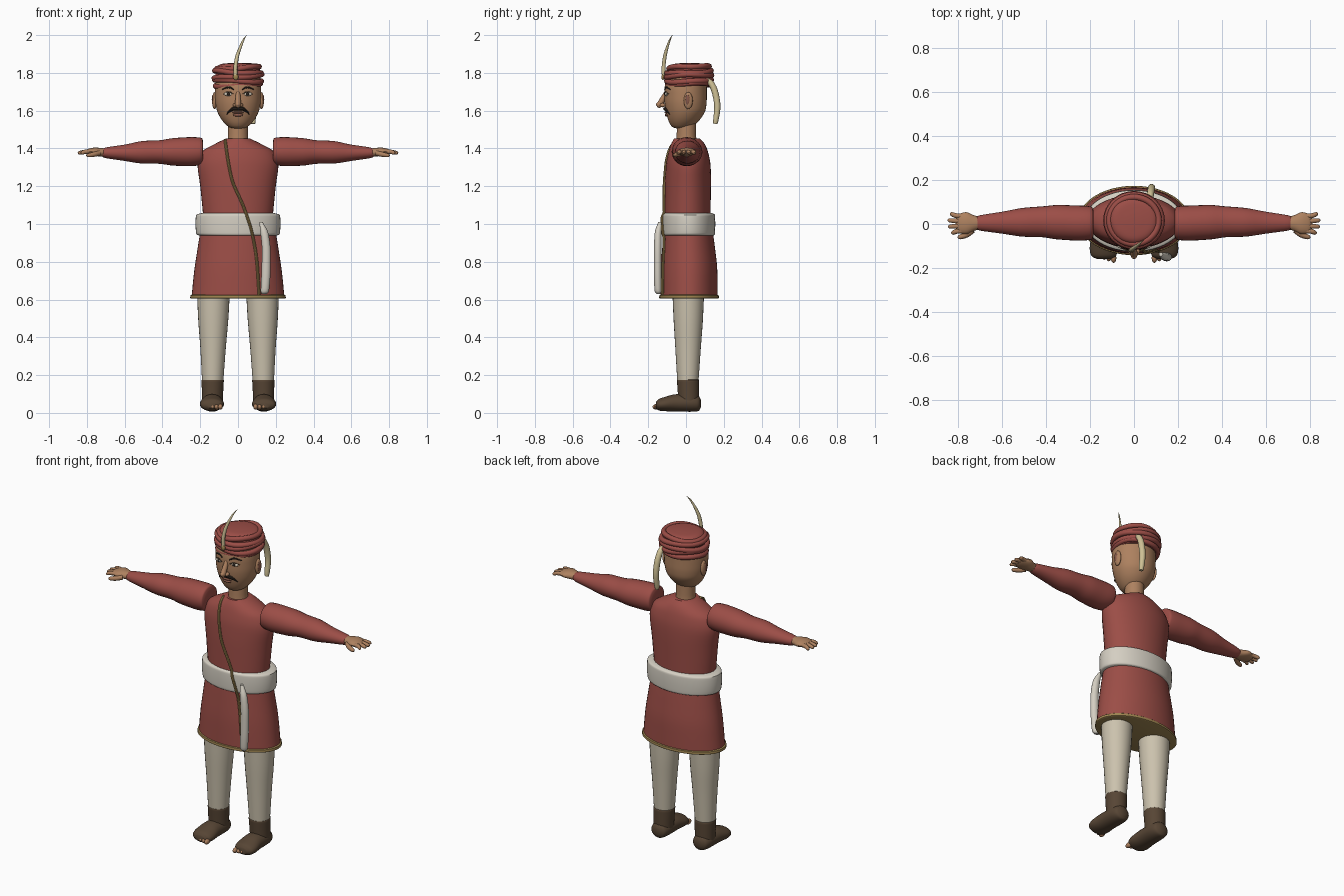
import bpy, bmesh
from math import sin, cos, pi, radians
from mathutils import Vector, Matrix
from mathutils.bvhtree import BVHTree

cube = bpy.data.objects.get("Cube")
if cube:
    bpy.data.objects.remove(cube, do_unlink=True)


def material(name, r, g, b):
    m = bpy.data.materials.new(name)
    m.use_nodes = True
    m.diffuse_color = (r, g, b, 1)
    m.node_tree.nodes["Principled BSDF"].inputs["Base Color"].default_value = (r, g, b, 1)
    return m


RED = material("red cloth", .33, .075, .062)
SKIN = material("brown skin", .42, .22, .115)
CREAM = material("cream trousers", .60, .54, .42)
WHITE = material("white sash", .66, .62, .54)
BROWN = material("dark brown leather", .095, .06, .035)
GOLD = material("dull gold", .34, .23, .08)
PLUME = material("pale yellow", .62, .53, .30)
HAIR = material("black hair", .025, .018, .014)
EYE = material("eye white", .70, .64, .52)
LIP = material("dark lip", .25, .10, .065)
parts, trees = [], {}


def finish(name, bm, mat, side=1):
    """Turn a bmesh into a named part; side -1 mirrors it across x."""
    if side < 0:
        bmesh.ops.scale(bm, vec=(-1, 1, 1), verts=bm.verts)
    bmesh.ops.recalc_face_normals(bm, faces=bm.faces)
    mesh = bpy.data.meshes.new(name)
    bm.to_mesh(mesh)
    trees[name] = BVHTree.FromBMesh(bm)
    bm.free()
    mesh.materials.append(mat)
    ob = bpy.data.objects.new(name, mesh)
    bpy.context.collection.objects.link(ob)
    parts.append(ob)
    return ob


def smooth_rows(rows, steps):
    """Monotone interpolation between rows of numbers."""
    cols = []
    for c in zip(*rows):
        d = [q - p for p, q in zip(c, c[1:])]
        m = [d[0]] + [2 * p * q / (p + q) if p * q > 0 else 0 for p, q in zip(d, d[1:])] + [d[-1]]
        out = []
        for i in range(len(d)):
            for k in range(steps):
                t = k / steps
                out.append(c[i] + d[i] * t * t * (3 - 2 * t)
                           + m[i] * t * (1 - t) ** 2 - m[i + 1] * t * t * (1 - t))
        cols.append(out + [c[-1]])
    return list(zip(*cols))


def skin_rings(name, rings, mat, side=1, closed=False):
    bm = bmesh.new()
    loops = [[bm.verts.new(p) for p in ring] for ring in rings]
    pairs = list(zip(loops, loops[1:])) + ([(loops[-1], loops[0])] if closed else [])
    n = len(loops[0])
    for a, b in pairs:
        for i in range(n):
            bm.faces.new((a[i], a[(i + 1) % n], b[(i + 1) % n], b[i]))
    if not closed:
        bm.faces.new(loops[0])
        bm.faces.new(loops[-1])
    return finish(name, bm, mat, side)


def loft(name, rows, mat, axis="z", side=1, n=40, steps=4):
    """Elliptical sections: (position on axis, centre a, centre b, radius a, radius b)."""
    order = {"z": lambda t, a, b: (a, b, t), "x": lambda t, a, b: (t, a, b),
             "y": lambda t, a, b: (a, t, b)}[axis]
    rings = [[order(t, ca + ra * cos(2 * pi * i / n), cb + rb * sin(2 * pi * i / n))
              for i in range(n)] for t, ca, cb, ra, rb in smooth_rows(rows, steps)]
    return skin_rings(name, rings, mat, side)


def tube(name, rows, mat, side=1, closed=False, ref=(0, 1, 0), n=10, steps=4):
    """Round tube through (x, y, z, radius) rows."""
    rows = rows if closed else smooth_rows(rows, steps)
    pts, rings = [Vector(r[:3]) for r in rows], []
    last = len(pts) - 1
    for i, p in enumerate(pts):
        a, b = (pts[i - 1], pts[(i + 1) % len(pts)]) if closed else (pts[max(i - 1, 0)], pts[min(i + 1, last)])
        t = (b - a).normalized()
        u = t.cross(Vector(ref)).normalized()
        v = t.cross(u)
        rings.append([p + rows[i][3] * (u * cos(2 * pi * k / n) + v * sin(2 * pi * k / n)) for k in range(n)])
    return skin_rings(name, rings, mat, side, closed)


def ball(name, pos, size, mat, side=1):
    bm = bmesh.new()
    bmesh.ops.create_uvsphere(bm, u_segments=20, v_segments=12, radius=1,
                              matrix=Matrix.Translation(pos) @ Matrix.Diagonal((*size, 1)))
    return finish(name, bm, mat, side)


def front_y(x, z, names):
    """Foremost y of the named parts at x, z."""
    hits = [trees[k].ray_cast(Vector((x, -1, z)), Vector((0, 1, 0)))[0] for k in names]
    return min([h.y for h in hits if h] or [-.1])


# Tunic, sash and hem
loft("tunic_body", [(1.04, 0, .008, .184, .122), (1.2, 0, .01, .2, .122), (1.31, 0, .012, .214, .118),
                    (1.38, 0, .012, .192, .105), (1.425, 0, .01, .12, .088), (1.452, 0, .005, .065, .068)], RED)
loft("tunic_skirt", [(.612, 0, .016, .246, .152), (.75, 0, .016, .232, .15), (.87, 0, .014, .214, .14),
                     (.96, 0, .012, .2, .13)], RED, n=48)
loft("skirt_hem", [(.605, 0, .016, .246, .152), (.608, 0, .016, .253, .158), (.622, 0, .016, .252, .157),
                   (.626, 0, .016, .244, .15)], GOLD, n=48, steps=2)
loft("waist_sash", [(.938, 0, .013, .2, .13), (.946, 0, .014, .22, .139), (1.0, 0, .014, .225, .141),
                    (1.048, 0, .014, .222, .139), (1.058, 0, .013, .19, .125)], WHITE, n=48)
loft("sash_end", [(.63, .14, -.146, .014, .01), (.645, .142, -.148, .022, .018), (.74, .148, -.15, .024, .02),
                  (.85, .15, -.15, .023, .02), (.95, .14, -.148, .021, .018), (1.01, .122, -.138, .009, .009)],
     WHITE, n=20)

# Shoulder cord lying on the cloth
cord = []
for x, z, *_ in smooth_rows([(-.068, 1.445), (-.055, 1.35), (-.032, 1.235), (.03, 1.09), (.075, .95),
                             (.1, .8), (.112, .625)], 5):
    cord.append((x, front_y(x, z, ("tunic_body", "tunic_skirt", "waist_sash", "skirt_hem")) - .005, z, .0075))
tube("shoulder_cord", cord, GOLD, steps=1, n=8)

for s, label in ((1, "left"), (-1, "right")):
    # Sleeves
    loft(label + "_sleeve", [(.184, .004, 1.385, .055, .05), (.192, .004, 1.385, .074, .07),
                             (.25, .004, 1.383, .08, .077), (.34, .008, 1.382, .079, .073),
                             (.42, .01, 1.381, .07, .062), (.5, .008, 1.38, .066, .06),
                             (.6, .006, 1.377, .05, .043), (.7, .005, 1.377, .035, .028),
                             (.718, .005, 1.377, .029, .022)], RED, "x", s, n=28)
    # Hands
    loft(label + "_hand", [(.7, .004, 1.378, .026, .02), (.73, .004, 1.38, .036, .023),
                           (.765, .004, 1.383, .05, .021), (.795, .002, 1.382, .044, .015),
                           (.81, .002, 1.38, .03, .008)], SKIN, "x", s, n=20)
    for i, reach in enumerate((.832, .846, .848, .838)):
        y = -.034 + .024 * i
        tube(f"{label}_finger_{i + 1}", [(.775, y * .9, 1.383, .011), (.81, y, 1.382, .0115),
                                         (reach - .006, y * 1.2, 1.376, .009), (reach, y * 1.22, 1.375, .004)],
             SKIN, s, n=10)
    tube(label + "_thumb", [(.735, -.028, 1.375, .014), (.765, -.05, 1.368, .013), (.795, -.06, 1.363, .01),
                            (.803, -.062, 1.362, .004)], SKIN, s, ref=(0, 0, 1))
    # Trousers, boots and toes
    loft(label + "_trouser_leg", [(.165, .134, .01, .056, .056), (.35, .132, .011, .068, .068),
                                  (.5, .131, .012, .08, .078), (.64, .13, .012, .087, .084)], CREAM, "z", s, n=28)
    loft(label + "_boot_shaft", [(.04, .136, .014, .054, .054), (.1, .135, .013, .056, .056),
                                 (.172, .134, .011, .059, .059), (.178, .134, .011, .052, .052)], BROWN, "z", s, n=28)
    loft(label + "_boot_foot", [(.079, .136, .05, .02, .02), (.066, .136, .05, .044, .04),
                                (.02, .136, .053, .056, .047), (-.05, .137, .053, .058, .046),
                                (-.11, .138, .047, .064, .038), (-.145, .138, .043, .056, .03),
                                (-.16, .138, .041, .03, .016)], BROWN, "y", s, n=28)
    for i in range(5):
        ball(f"{label}_toe_{i + 1}", (.093 + .021 * i, -.155 + .006 * i, .032), (.0125, .022 - .001 * i, .015 - .001 * i),
             SKIN, s)

# Neck and head
loft("neck", [(1.42, 0, .002, .062, .058), (1.46, 0, .002, .053, .052), (1.56, 0, .004, .052, .05)], SKIN, n=28)
loft("head", [(1.505, 0, -.025, .02, .022), (1.512, 0, -.023, .045, .046), (1.53, 0, -.017, .068, .068),
              (1.565, 0, -.008, .095, .091), (1.61, 0, -.002, .114, .107), (1.66, 0, -.002, .121, .112),
              (1.71, 0, -.002, .122, .112), (1.78, 0, .005, .115, .108)], SKIN)


def on_face(x, z, lift=0.0):
    return (x, front_y(x, z, ("head",)) - lift, z)


tube("nose", [(0, -.1, 1.705, .010), (0, -.116, 1.675, .013), (0, -.132, 1.645, .0155),
              (0, -.141, 1.63, .0155), (0, -.135, 1.617, .008)], SKIN, ref=(1, 0, 0), n=14)
ball("nose_tip", (0, -.146, 1.633), (.013, .013, .012), SKIN)
ball("lower_lip", on_face(0, 1.577), (.027, .009, .008), LIP)
ball("upper_lip", on_face(0, 1.59), (.03, .009, .006), LIP)
for s, label in ((1, "left"), (-1, "right")):
    ball(label + "_nostril", (.015, -.123, 1.629), (.012, .015, .011), SKIN, s)
    ball(label + "_eye", on_face(.05, 1.688), (.024, .008, .0105), EYE, s)
    ball(label + "_iris", on_face(.05, 1.688, .005), (.0085, .006, .009), HAIR, s)
    tube(label + "_eyelid", [(*on_face(.025, 1.688, .004), .002), (*on_face(.05, 1.7, .006), .003),
                             (*on_face(.077, 1.688, .004), .002)], BROWN, s, n=6)
    tube(label + "_eyebrow", [(*on_face(.022, 1.712, .001), .003), (*on_face(.05, 1.724, .001), .005),
                              (*on_face(.085, 1.712, .001), .002)], HAIR, s, n=8)
    tube(label + "_moustache", [(*on_face(0, 1.61, .004), .008), (*on_face(.022, 1.61, .004), .0095),
                                (*on_face(.045, 1.597, .002), .006), (*on_face(.06, 1.581, .002), .002)],
         HAIR, s, n=8)
    ball(label + "_ear", (.124, .012, 1.653), (.013, .024, .045), SKIN, s)
    ball(label + "_ear_hollow", (.134, .008, 1.658), (.005, .012, .026), LIP, s)

# Turban: crown with wound, tilted rolls
loft("turban_crown", [(1.73, 0, .012, .118, .112), (1.8, 0, .016, .119, .113), (1.835, 0, .018, .108, .103),
                      (1.848, 0, .018, .085, .08), (1.853, 0, .018, .03, .028)], RED)
rolls = ((1.738, .119), (1.76, .124), (1.782, .126), (1.805, .123), (1.828, .112))
for i, (z, r) in enumerate(rolls):
    path, tilt = [], .007 * (-1) ** i
    for k in range(48):
        a = 2 * pi * k / 48
        path.append((r * cos(a), .016 + r * .95 * sin(a),
                     z + tilt * cos(a) + .004 * sin(a) + .003 * sin(3 * a + i), .0145))
    tube(f"turban_roll_{i + 1}", path, RED, closed=True, ref=(0, 0, 1), n=12)

# Plume, its clasp and the hanging turban tail
tube("plume", [(-.012, -.118, 1.765, .010), (-.014, -.119, 1.82, .0105), (-.006, -.113, 1.88, .010),
               (.014, -.098, 1.94, .007), (.032, -.083, 1.98, .004), (.046, -.072, 2.0, .0008)], PLUME)
ball("plume_clasp", (-.012, -.122, 1.778), (.014, .008, .016), GOLD)
tube("turban_tail", [(.07, .105, 1.765, .013), (.074, .132, 1.745, .016), (.078, .156, 1.69, .017),
                     (.08, .166, 1.62, .0165), (.08, .158, 1.55, .014), (.08, .155, 1.53, .011)],
     PLUME, ref=(1, 0, 0), n=14)

# Smooth shading with crisp edges kept
bpy.ops.object.select_all(action="DESELECT")
for ob in parts:
    ob.select_set(True)
bpy.context.view_layer.objects.active = parts[0]
bpy.ops.object.shade_smooth_by_angle(angle=radians(40))
